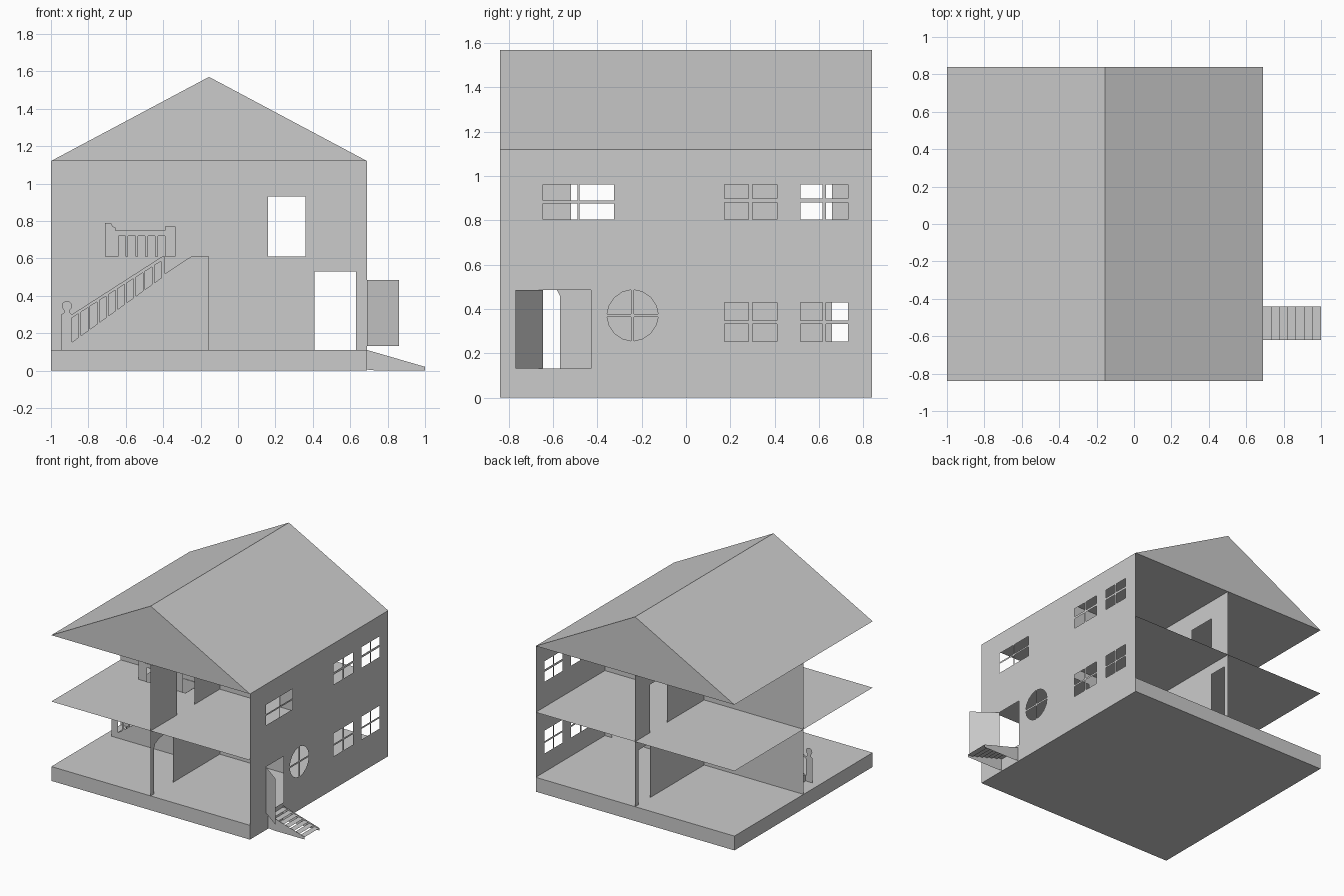
import bpy, bmesh, math
from mathutils import Vector

if "Cube" in bpy.data.objects:
    bpy.data.objects.remove(bpy.data.objects["Cube"])


def finish(name, bm):
    me = bpy.data.meshes.new(name)
    bm.to_mesh(me)
    bm.free()
    ob = bpy.data.objects.new(name, me)
    bpy.context.collection.objects.link(ob)
    return ob


def sheet(name, outline, place, holes=()):
    """Flat thin panel: 2D outline with holes, mapped to 3D by place(a, b)."""
    bm = bmesh.new()
    for loop in [outline, *holes]:
        vs = [bm.verts.new(place(a, b)) for a, b in loop]
        for i, v in enumerate(vs):
            bm.edges.new((v, vs[(i + 1) % len(vs)]))
    o = Vector(place(0, 0))
    normal = (Vector(place(1, 0)) - o).cross(Vector(place(0, 1)) - o)
    bmesh.ops.triangle_fill(bm, edges=bm.edges[:], use_beauty=True, normal=normal)
    return finish(name, bm)


def sweep(name, profile, y0, y1, closed=True):
    """Extrude an x-z profile along y; closed profiles become solids."""
    bm = bmesh.new()
    a = [bm.verts.new((x, y0, z)) for x, z in profile]
    b = [bm.verts.new((x, y1, z)) for x, z in profile]
    n = len(profile)
    for i in range(n if closed else n - 1):
        j = (i + 1) % n
        bm.faces.new((a[i], a[j], b[j], b[i]))
    if closed:
        bm.faces.new(a)
        bm.faces.new(b)
        bmesh.ops.recalc_face_normals(bm, faces=bm.faces[:])
    return finish(name, bm)


def rect(a0, a1, b0, b1):
    return [(a0, b0), (a1, b0), (a1, b1), (a0, b1)]


def wall(a0, a1, z0, z1, doors):
    """Wall outline with doorway notches cut up from the floor."""
    pts = [(a0, z0)]
    for d in doors:
        pts += d
    return pts + [(a1, z0), (a1, z1), (a0, z1)]


def doorway(a0, a1, z0, z1):
    return [(a0, z0), (a0, z1), (a1, z1), (a1, z0)]


L, R, MID = -1.0, 0.69, -0.155
F, B = -0.84, 0.84
Z0, Z1, Z2, TOP = 0.11, 0.61, 1.12, 1.57
STAIR_Y = -0.19


def at_x(x):
    return lambda a, b: (x, a, b)


def at_y(y):
    return lambda a, b: (a, y, b)


def at_z(z):
    return lambda a, b: (a, b, z)


# Base slab and closed gable roof
sweep("base", rect(L, R, 0, Z0), F, B)
sweep("roof", [(L, Z2), (R, Z2), (MID, TOP)], F, B)

# Upper floor with stairwell
sheet("upper_floor", rect(L, R, F, B), at_z(Z1), [rect(-0.71, -0.25, STAIR_Y, -0.004)])

# Right outer wall: front door, four-pane windows and round window
holes = [rect(-0.645, -0.43, 0.13, 0.485)]


def window(ys, zs):
    for y in ys:
        for z in zs:
            holes.append(rect(*y, *z))


low = [(0.252, 0.333), (0.347, 0.428)]
high = [(0.804, 0.88), (0.898, 0.962)]
window([(-0.645, -0.49), (-0.48, -0.325)], [(0.804, 0.877), (0.89, 0.962)])
for ys in ([(0.173, 0.283), (0.30, 0.412)], [(0.516, 0.617), (0.633, 0.732)]):
    window(ys, low)
    window(ys, high)
cy, cz, r, m = -0.241, 0.371, 0.115, 0.007
for sy in (-1, 1):
    for sz in (-1, 1):
        arc = [(max(m, r * math.cos(t)), max(m, r * math.sin(t)))
               for t in (i * math.pi / 8 for i in range(5))]
        holes.append([(cy + sy * a, cz + sz * b) for a, b in [(m, m)] + arc])
sheet("right_wall", rect(F, B, Z0, Z2), at_x(R), holes)

# Open front door leaf
sheet("front_door", rect(0, 1, 0.13, 0.485),
      lambda a, b: (R + 0.17 * a, -0.645 - 0.125 * a, b))

# Cross wall from left to right, one panel per storey
sheet("cross_wall_lower", wall(L, R, Z0, Z1, [doorway(0.41, 0.63, Z0, 0.53)]), at_y(0))
sheet("cross_wall_upper", wall(L, R, Z1, Z2, [doorway(0.16, 0.36, Z1, 0.93)]), at_y(0))

# Middle wall from front to back, arched opening at lower front
arch = [(-0.80, Z0)]
arch += [(-0.685 - 0.115 * math.cos(t), 0.46 + 0.06 * math.sin(t))
         for t in (i * math.pi / 6 for i in range(7))]
arch += [(-0.57, Z0)]
sheet("middle_wall_lower",
      wall(F, B, Z0, Z1, [arch, doorway(0.66, 0.80, Z0, 0.53)]), at_x(MID))
sheet("middle_wall_upper",
      wall(F, B, Z1, Z2, [doorway(-0.52, -0.31, Z1, 0.98),
                          doorway(0.45, 0.66, Z1, 0.98)]), at_x(MID))

# Indoor stair: zigzag steps
steps = []
n = 10
for i in range(n):
    x = -0.885 + i * 0.635 / n
    steps += [(x, Z0 + 0.5 * i / n), (x, Z0 + 0.5 * (i + 1) / n)]
sweep("indoor_steps", steps + [(-0.25, Z1)], STAIR_Y, 0, closed=False)

# Indoor stair side with ball-topped newel and baluster gaps
ball = [(-0.915 + 0.027 * math.cos(t), 0.345 + 0.027 * math.sin(t))
        for t in (math.radians(235 - 29 * i) for i in range(11))]
side = [(-0.945, Z0), (-0.945, 0.30), (-0.93, 0.31)] + ball
side += [(-0.90, 0.31), (-0.888, 0.30), (-0.405, Z1), (-0.39, Z1), (-0.39, 0.518),
         (-0.25, Z1), (MID, Z1), (MID, Z0)]
gaps = []
for i in range(10):
    a = -0.888 + 0.049 * i
    c = a + 0.036
    lo = [0.15 + 0.72 * (x + 0.89) for x in (a, c)]
    hi = [0.282 + 0.635 * (x + 0.888) for x in (a, c)]
    gaps.append([(a, lo[0]), (c, lo[1]), (c, hi[1]), (a, hi[0])])
sheet("indoor_stair_side", side, at_y(STAIR_Y), gaps)

# Landing railing, a comb of balusters
rail = [(-0.71, Z1), (-0.71, 0.79), (-0.68, 0.79), (-0.67, 0.77), (-0.655, 0.765),
        (-0.655, 0.75), (-0.39, 0.75), (-0.39, 0.77), (-0.335, 0.77), (-0.335, Z1)]
for i in range(5):
    a = -0.39 - 0.053 * i
    rail += [(a, Z1), (a, 0.72), (a - 0.038, 0.72), (a - 0.038, Z1)]
rail = [p for i, p in enumerate(rail) if p != rail[i - 1]]
sheet("landing_railing", rail, at_y(STAIR_Y - 0.002))

# Outdoor stair: two stringers and open treads
for name, y in (("outdoor_stringer_front", -0.62), ("outdoor_stringer_back", -0.44)):
    sheet(name, [(R, 0.005), (0.74, 0), (1.0, 0), (1.0, 0.02), (R, Z0)], at_y(y))
for i in range(7):
    x = R + i * 0.31 / 7
    sheet("outdoor_tread_%d" % (i + 1), rect(x, x + 0.31 / 7, -0.62, -0.44),
          at_z(0.096 - 0.013 * i))
